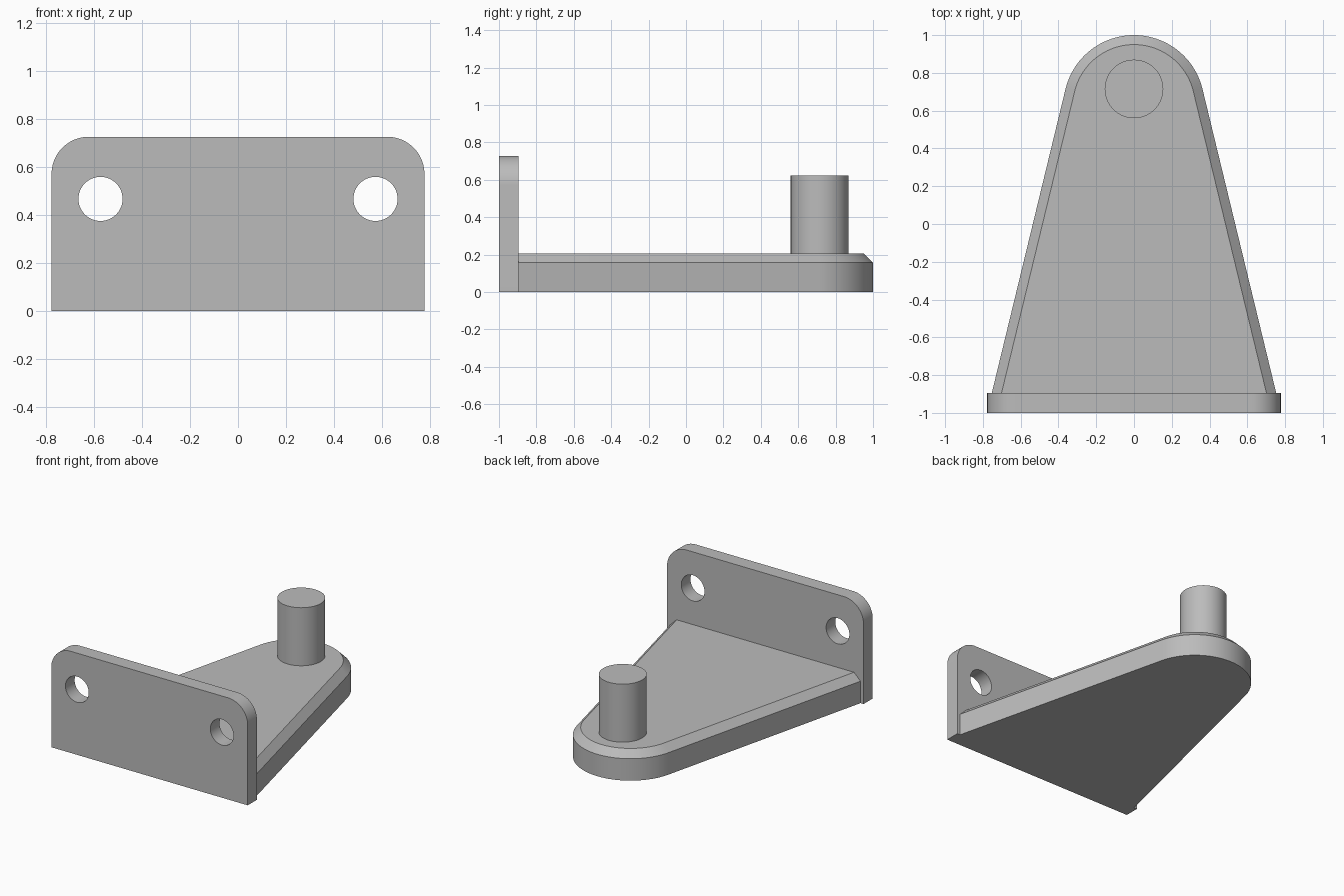
import bpy, bmesh, math
from math import cos, sin, pi
from mathutils import Vector

cube = bpy.data.objects.get("Cube")
if cube:
    bpy.data.objects.remove(cube, do_unlink=True)

grey = bpy.data.materials.new("plain_grey")
grey.use_nodes = True
COLOUR = (0.5, 0.5, 0.5, 1)
grey.diffuse_color = COLOUR
grey.node_tree.nodes["Principled BSDF"].inputs["Base Color"].default_value = COLOUR


def arc(cx, cy, r, start, end, steps=24):
    """Points along a circular arc."""
    angles = [start + (end - start) * i / steps for i in range(steps + 1)]
    return [(cx + r * cos(a), cy + r * sin(a)) for a in angles]


def loft(name, rings):
    """Closed solid through rings that share one point count."""
    bm = bmesh.new()
    loops = [[bm.verts.new(p) for p in ring] for ring in rings]
    for low, high in zip(loops, loops[1:]):
        for i in range(len(low)):
            j = (i + 1) % len(low)
            bm.faces.new((low[i], low[j], high[j], high[i]))
    bm.faces.new(loops[0][::-1])
    bm.faces.new(loops[-1])
    bmesh.ops.recalc_face_normals(bm, faces=bm.faces)
    mesh = bpy.data.meshes.new(name)
    bm.to_mesh(mesh)
    bm.free()
    mesh.materials.append(grey)
    obj = bpy.data.objects.new(name, mesh)
    bpy.context.collection.objects.link(obj)
    return obj


def smooth(obj):
    bpy.ops.object.select_all(action='DESELECT')
    obj.select_set(True)
    bpy.context.view_layer.objects.active = obj
    bpy.ops.object.shade_smooth_by_angle(angle=math.radians(30))


def upright(outline, y):
    return [Vector((x, y, z)) for x, z in outline]


def flat(outline, z):
    return [Vector((x, y, z)) for x, y in outline]


# Mounting plate with rounded upper corners
FRONT, BACK = -1.0, -0.896
W, H, R = 0.777, 0.727, 0.155
outline = [(-W, 0), (W, 0)]
outline += arc(W - R, H - R, R, 0, pi / 2)
outline += arc(R - W, H - R, R, pi / 2, pi)
plate = loft("mounting_plate", [upright(outline, FRONT), upright(outline, BACK)])

# Two screw holes through the plate
for side in (-1, 1):
    hole = arc(side * 0.573, 0.468, 0.092, 0, 2 * pi, 48)[:-1]
    cutter = loft("hole_cutter", [upright(hole, FRONT - 0.1), upright(hole, BACK + 0.1)])
    cutter.hide_render = True
    bpy.context.view_layer.objects.active = plate
    cut = plate.modifiers.new("screw_hole", 'BOOLEAN')
    cut.operation = 'DIFFERENCE'
    cut.solver = 'EXACT'
    cut.object = cutter
    bpy.ops.object.modifier_apply(modifier=cut.name)
    bpy.data.objects.remove(cutter, do_unlink=True)
smooth(plate)

# Tapered arm with a round tip and a chamfered top edge
TIP_Y, TIP_R, TAPER = 0.627, 0.373, math.radians(13.63)


def arm_outline(inset):
    r = TIP_R - inset
    base_x = (r + (TIP_Y - BACK) * sin(TAPER)) / cos(TAPER)
    tip = arc(0, TIP_Y, r, TAPER, pi - TAPER, 48)
    return [(-base_x, BACK), (base_x, BACK)] + tip


arm = loft("arm", [flat(arm_outline(0), 0), flat(arm_outline(0), 0.157),
                   flat(arm_outline(0.05), 0.207)])
smooth(arm)

# Upright pin near the tip
circle = arc(0, 0.715, 0.155, 0, 2 * pi, 64)[:-1]
pin = loft("pin", [flat(circle, 0.15), flat(circle, 0.622)])
smooth(pin)
